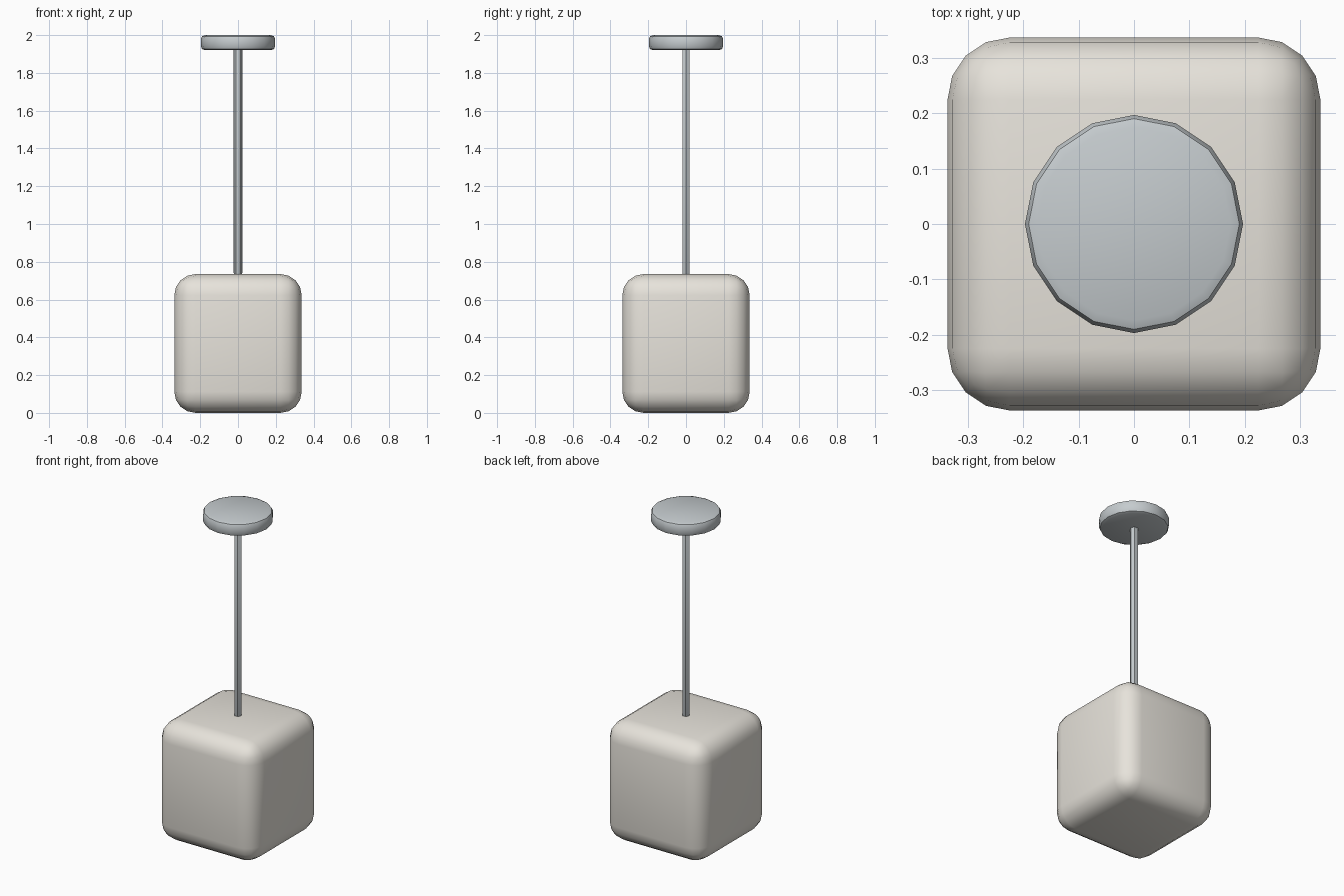
import bpy
from math import radians, pi

if "Cube" in bpy.data.objects:
    bpy.data.objects.remove(bpy.data.objects["Cube"])


def material(name, color):
    m = bpy.data.materials.new(name)
    m.diffuse_color = color
    m.use_nodes = True
    m.node_tree.nodes["Principled BSDF"].inputs["Base Color"].default_value = m.diffuse_color
    return m


def finish(ob, name, mat, bevel, segments):
    """Name, colour, round the edges and smooth the shading."""
    ob.name = name
    ob.data.materials.append(mat)
    bpy.ops.object.transform_apply(location=False, rotation=True, scale=True)
    mod = ob.modifiers.new("rounding", "BEVEL")
    mod.width = bevel
    mod.segments = segments
    mod.limit_method = "ANGLE"
    mod.angle_limit = radians(65)
    mod.use_clamp_overlap = True
    bpy.ops.object.modifier_apply(modifier=mod.name)
    bpy.ops.object.shade_smooth_by_angle(angle=radians(35))


def cylinder(name, sides, radius, z0, z1, mat, bevel, segments):
    # turned so that a corner lies on the x axis
    bpy.ops.mesh.primitive_cylinder_add(
        vertices=sides, radius=radius, depth=z1 - z0,
        location=(0, 0, (z0 + z1) / 2), rotation=(0, 0, pi / 2))
    finish(bpy.context.object, name, mat, bevel, segments)


cream = material("cream", (0.80, 0.77, 0.71, 1))
metal = material("metal", (0.56, 0.60, 0.62, 1))

# Rounded lamp shade
bpy.ops.mesh.primitive_cube_add(size=1, location=(0, 0, 0.3675))
shade = bpy.context.object
shade.scale = (0.674, 0.674, 0.735)
finish(shade, "lamp_shade", cream, 0.112, 4)

# Hexagonal hanging rod
cylinder("hanging_rod", 6, 0.0225, 0.733, 1.93, metal, 0.007, 2)

# Ceiling plate
cylinder("ceiling_plate", 16, 0.197, 1.92, 2.0, metal, 0.022, 2)
